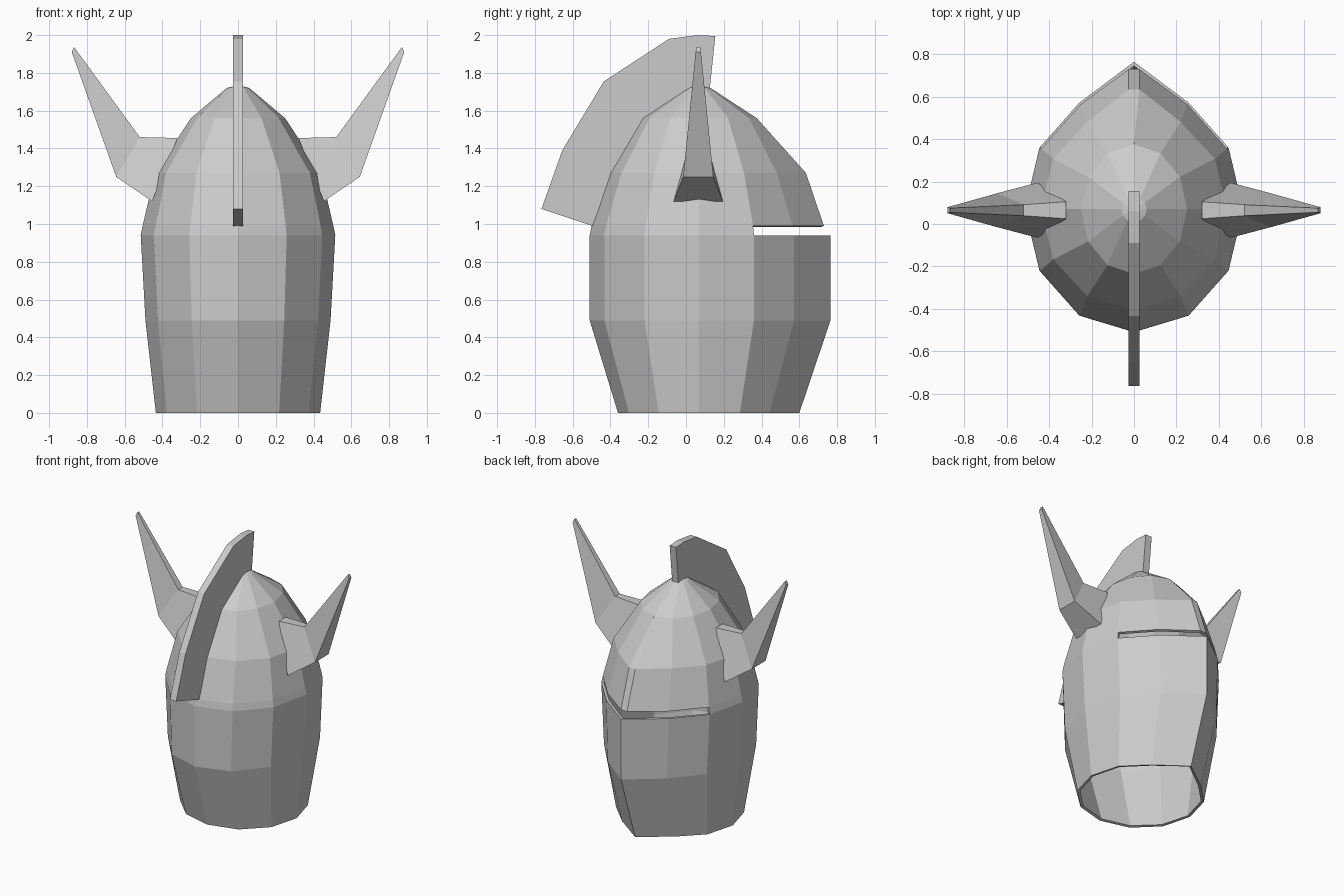
import bpy, bmesh, math

cube = bpy.data.objects.get("Cube")
if cube:
    bpy.data.objects.remove(cube, do_unlink=True)

steel = bpy.data.materials.new("grey_steel")
steel.use_nodes = True
COLOUR = (0.6, 0.6, 0.6, 1)
steel.diffuse_color = COLOUR
steel.node_tree.nodes["Principled BSDF"].inputs["Base Color"].default_value = COLOUR

MID_Y = 0.07  # centre of the helmet and horns along y


def finish(name, bm, fix_normals=True):
    bmesh.ops.remove_doubles(bm, verts=bm.verts, dist=0.0005)
    if fix_normals:
        bmesh.ops.recalc_face_normals(bm, faces=bm.faces)
    mesh = bpy.data.meshes.new(name)
    bm.to_mesh(mesh)
    bm.free()
    mesh.materials.append(steel)
    obj = bpy.data.objects.new(name, mesh)
    bpy.context.collection.objects.link(obj)
    return obj


def loft(bm, sections, skip=lambda row, col: False):
    """Join closed rings of points with quads."""
    rings = [[bm.verts.new(p) for p in s] for s in sections]
    n = len(rings[0])
    for row, (a, b) in enumerate(zip(rings, rings[1:])):
        for col in range(n):
            if not skip(row, col):
                k = (col + 1) % n
                bm.faces.new((a[col], a[k], b[k], b[col]))
    return rings


# Helmet shell: z, x radius, y radius, y of the front ridge, ridge half width
RINGS = [
    (0.00, 0.435, 0.43, 0.60, 0),
    (0.49, 0.49, 0.58, 0.765, 0),
    (0.94, 0.515, 0.58, 0.765, 0),
    (0.99, 0.505, 0.57, 0.73, 0.025),
    (1.27, 0.44, 0.475, 0.635, 0.025),
    (1.56, 0.25, 0.305, 0.375, 0),
    (1.72, 0.06, 0.06, 0.13, 0),
    (1.735, 0, 0, MID_Y, 0),
]


def helmet_ring(z, rx, ry, front, w):
    pts = [(-w, front, z)]
    for i in range(1, 12):
        a = math.radians(90 + 30 * i)
        pts.append((rx * math.cos(a), MID_Y + ry * math.sin(a), z))
    return pts + [(w, front, z)]


# The eye slit leaves out the front faces of the narrow band
bm = bmesh.new()
loft(bm, [helmet_ring(*r) for r in RINGS],
     skip=lambda row, col: row == 2 and col in (0, 1, 10, 11, 12))
helmet = finish("helmet_shell", bm, fix_normals=False)
wall = helmet.modifiers.new("wall", "SOLIDIFY")
wall.thickness = 0.02
wall.offset = -1

# Crest: side profile (y, z) given a thickness along x
CREST = [(-0.765, 1.08), (-0.655, 1.39), (-0.435, 1.755), (-0.09, 1.98),
         (0.06, 2.0), (0.155, 1.995), (0.125, 1.71), (0.0, 1.705),
         (-0.22, 1.55), (-0.39, 1.27), (-0.495, 0.99)]
bm = bmesh.new()
sides = loft(bm, [[(x, y, z) for y, z in CREST] for x in (-0.026, 0.026)])
for side in sides:
    bm.faces.new(side)
finish("crest", bm)

# Horns: top x, z, half width, then bottom x, z, half width
HORN = [(0.32, 1.455, 0.04, 0.455, 1.12, 0.13),
        (0.52, 1.46, 0.026, 0.645, 1.25, 0.08),
        (0.868, 1.937, 0.01, 0.88, 1.91, 0.014)]
for name, s in (("left_horn", 1), ("right_horn", -1)):
    bm = bmesh.new()
    sections = [[(s * tx, MID_Y - 0.005 - tw, tz), (s * tx, MID_Y - 0.005 + tw, tz),
                 (s * bx, MID_Y - 0.005 + bw, bz), (s * bx, MID_Y - 0.005 - bw, bz)]
                for tx, tz, tw, bx, bz, bw in HORN]
    rings = loft(bm, sections)
    bm.faces.new(rings[0])
    bm.faces.new(rings[-1])
    finish(name, bm)
